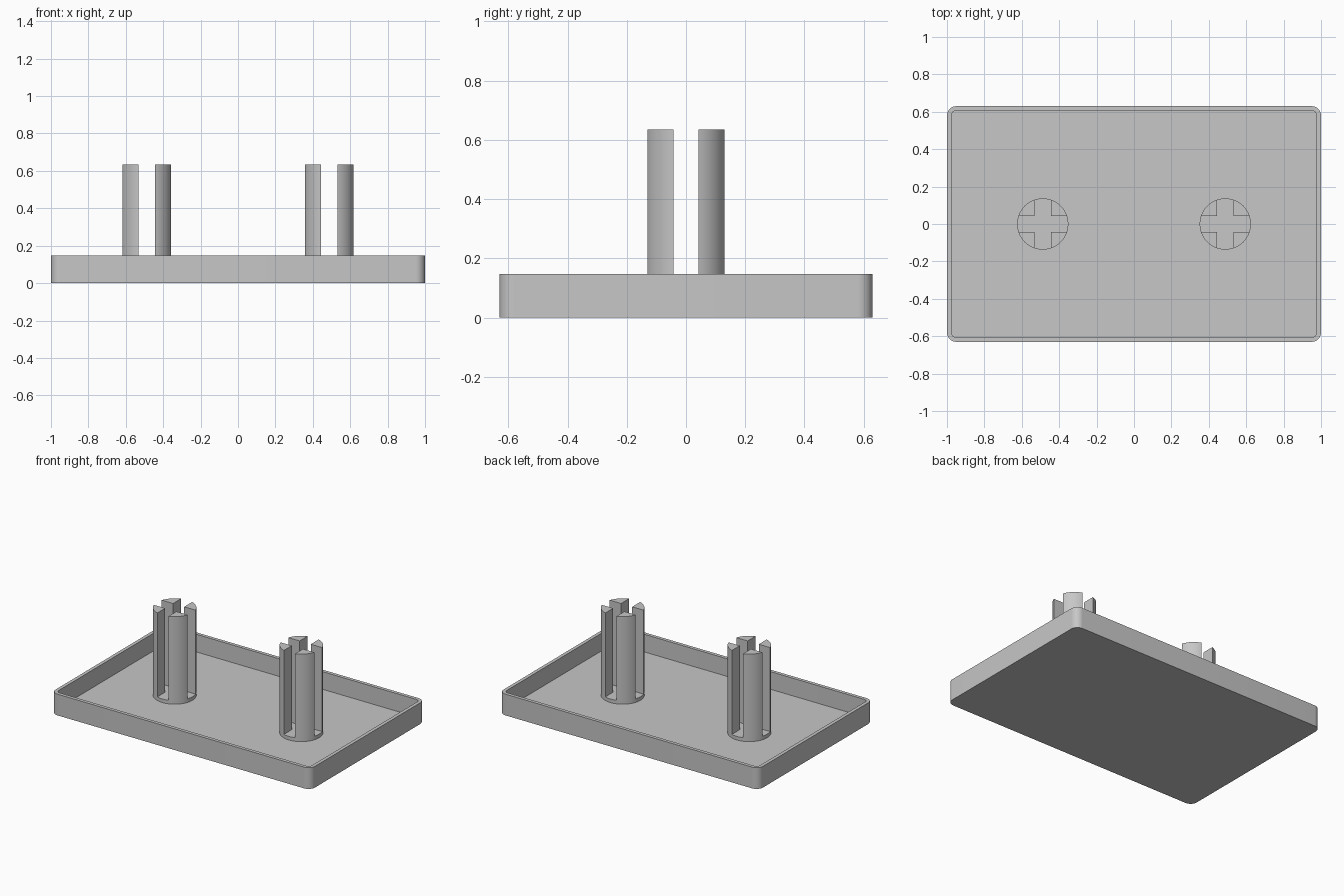
import bpy, bmesh
from math import cos, sin, pi, sqrt, asin, radians

if "Cube" in bpy.data.objects:
    bpy.data.objects.remove(bpy.data.objects["Cube"])

grey = bpy.data.materials.new("light_grey")
grey.use_nodes = True
grey.diffuse_color = (0.57, 0.57, 0.57, 1)
grey.node_tree.nodes["Principled BSDF"].inputs["Base Color"].default_value = grey.diffuse_color

HALF_X, HALF_Y, RIM_Z = 1.0, 0.63, 0.148
WALL, FLOOR, CORNER = 0.024, 0.025, 0.05
POST_X, POST_R, POST_TOP = 0.488, 0.137, 0.635
SLOT, SLOT_Z = 0.043, 0.05


def arc(cx, cy, r, start, end, n):
    return [(cx + r * cos(start + (end - start) * i / n),
             cy + r * sin(start + (end - start) * i / n)) for i in range(n + 1)]


def rounded_rect(hx, hy, r):
    points = []
    for k, (sx, sy) in enumerate([(1, 1), (-1, 1), (-1, -1), (1, -1)]):
        points += arc(sx * (hx - r), sy * (hy - r), r, k * pi / 2, (k + 1) * pi / 2, 10)
    return points


def loft(name, sections):
    """Skin a stack of (outline, height) sections and cap both ends."""
    bm = bmesh.new()
    rings = [[bm.verts.new((x, y, z)) for x, y in pts] for pts, z in sections]
    n = len(rings[0])
    for low, high in zip(rings, rings[1:]):
        for i in range(n):
            j = (i + 1) % n
            bm.faces.new((low[i], low[j], high[j], high[i]))
    bm.faces.new(rings[0][::-1])
    bm.faces.new(rings[-1])
    bmesh.ops.recalc_face_normals(bm, faces=bm.faces)
    mesh = bpy.data.meshes.new(name)
    bm.to_mesh(mesh)
    bm.free()
    mesh.materials.append(grey)
    obj = bpy.data.objects.new(name, mesh)
    bpy.context.collection.objects.link(obj)
    bpy.ops.object.select_all(action='DESELECT')
    obj.select_set(True)
    bpy.context.view_layer.objects.active = obj
    bpy.ops.object.shade_smooth_by_angle(angle=radians(30))
    return obj


# Shallow tray with a thin raised rim
outer = rounded_rect(HALF_X, HALF_Y, CORNER)
inner = rounded_rect(HALF_X - WALL, HALF_Y - WALL, CORNER - WALL)
loft("tray", [(outer, 0), (outer, RIM_Z), (inner, RIM_Z), (inner, FLOOR)])

# Two round posts, each split into four prongs by a cross-shaped slot
foot = arc(0, 0, POST_R, 0, 2 * pi, 64)[:-1]
trim = asin(SLOT / POST_R)
prong = [(SLOT, SLOT)] + arc(0, 0, POST_R, trim, pi / 2 - trim, 12)
for side, x in (("left", POST_X), ("right", -POST_X)):
    base = loft(side + "_post_foot", [(foot, FLOOR), (foot, SLOT_Z)])
    base.location.x = x
    for k in range(4):
        part = loft(f"{side}_post_prong_{k + 1}", [(prong, SLOT_Z), (prong, POST_TOP)])
        part.location.x = x
        part.rotation_euler.z = k * pi / 2
